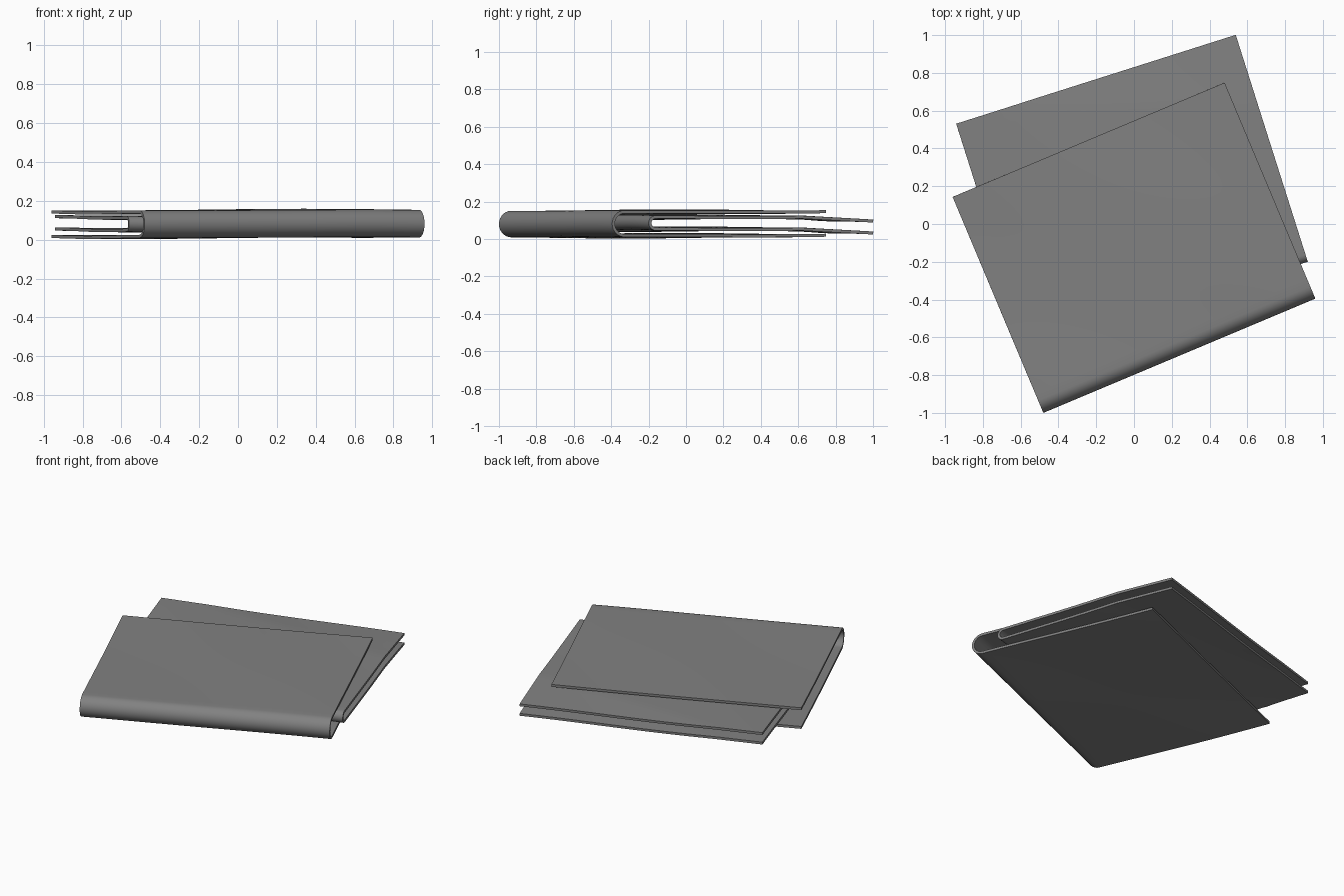
import bpy, bmesh, math
from mathutils import Vector

cube = bpy.data.objects.get("Cube")
if cube:
    bpy.data.objects.remove(cube, do_unlink=True)

cloth = bpy.data.materials.new("grey cloth")
cloth.use_nodes = True
GREY = (0.22, 0.22, 0.22, 1)
cloth.diffuse_color = GREY
cloth.node_tree.nodes["Principled BSDF"].inputs["Base Color"].default_value = GREY

THICK = 0.016
COLS, ROWS, ARC = 28, 28, 14


def ripple(x, y):
    """Gentle waves shared by all layers so they stay nested."""
    return 0.004 * math.sin(3.4 * x + 0.4) + 0.003 * math.sin(5 * y + 1.2 + 2 * x)


def folded_sheet(name, left, right, depth, mid_z, height, droop):
    """Sheet folded in a U along the line left-right, opening to the back."""
    left, right = Vector(left), Vector(right)
    along = right - left
    back = Vector((-along.y, along.x)).normalized()
    r = (height - THICK) / 2
    start = height / 2

    # U profile: top flap, rounded fold, bottom flap
    flap = [start + (depth - start) * i / ROWS for i in range(1, ROWS + 1)]
    profile = [(v, r) for v in reversed(flap)]
    for i in range(ARC + 1):
        a = math.pi * i / ARC
        profile.append((start - r * math.sin(a), r * math.cos(a)))
    profile += [(v, -r) for v in flap]

    bm = bmesh.new()
    grid = []
    for v, z in profile:
        row = []
        for c in range(COLS + 1):
            p = left + along * (c / COLS) + back * v
            dz = ripple(p.x, p.y) - droop * max(0, p.y - 0.62)
            row.append(bm.verts.new((p.x, p.y, mid_z + z + dz)))
        grid.append(row)
    for a, b in zip(grid, grid[1:]):
        for c in range(COLS):
            bm.faces.new((a[c], a[c + 1], b[c + 1], b[c]))
    bmesh.ops.recalc_face_normals(bm, faces=bm.faces)
    mesh = bpy.data.meshes.new(name)
    bm.to_mesh(mesh)
    bm.free()
    mesh.materials.append(cloth)
    obj = bpy.data.objects.new(name, mesh)
    bpy.context.collection.objects.link(obj)

    # Give the cloth its thickness
    solid = obj.modifiers.new("thickness", "SOLIDIFY")
    solid.thickness = THICK
    solid.offset = 0
    bpy.ops.object.select_all(action="DESELECT")
    bpy.context.view_layer.objects.active = obj
    obj.select_set(True)
    bpy.ops.object.modifier_apply(modifier="thickness")
    bpy.ops.object.shade_smooth_by_angle(angle=math.radians(40))
    return obj


folded_sheet("outer_folded_cloth", (-0.48, -1.0), (0.96, -0.395), 1.24, 0.081, 0.142, 0)
folded_sheet("inner_folded_cloth", (-0.56, -0.67), (0.92, -0.2), 1.26, 0.085, 0.08, 0.07)
